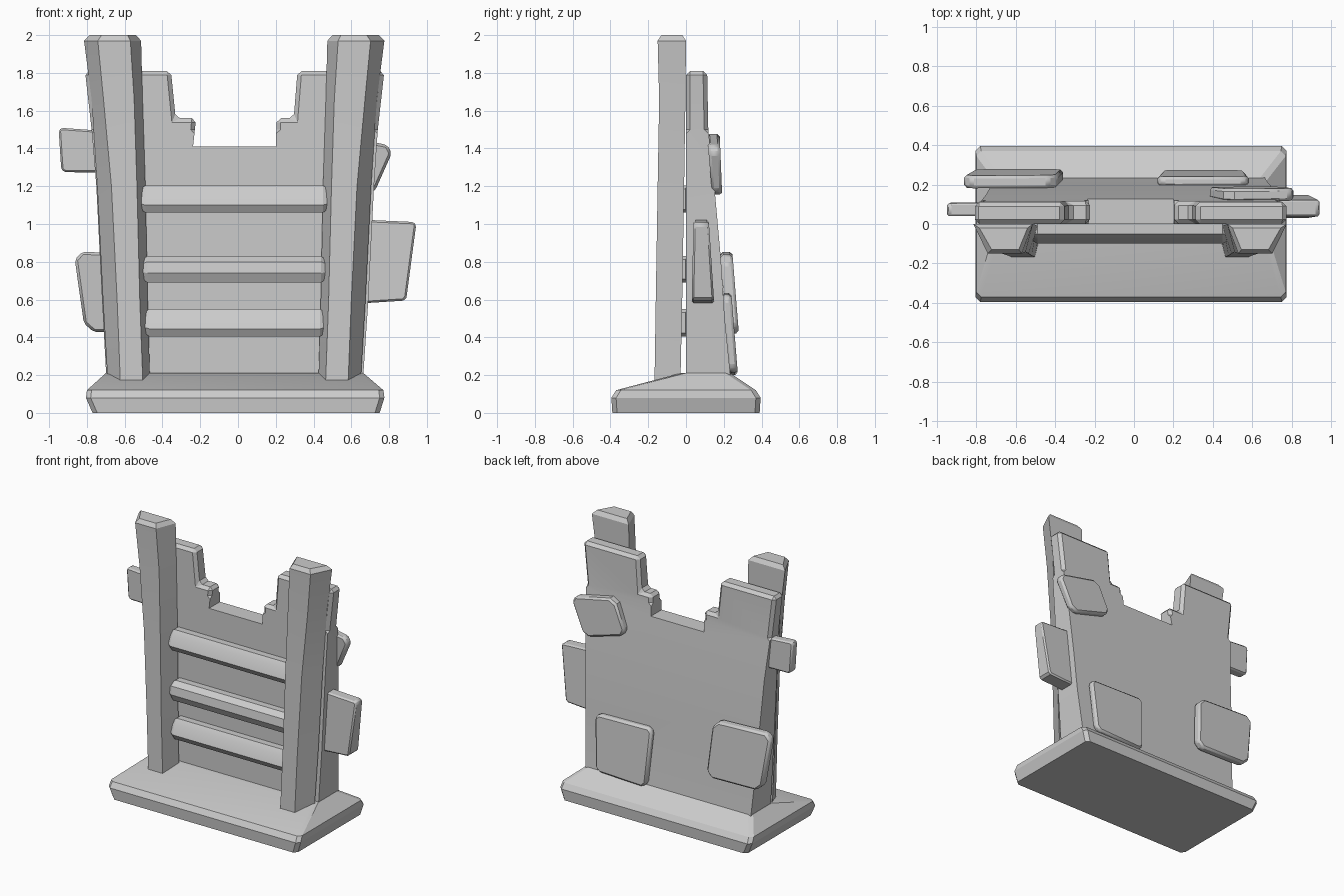
import bpy, bmesh
from mathutils import Vector

if "Cube" in bpy.data.objects:
    bpy.data.objects.remove(bpy.data.objects["Cube"])


def interp(table, z):
    """Piecewise linear lookup in (z, value) pairs."""
    for (z0, a), (z1, b) in zip(table, table[1:]):
        if z <= z1:
            t = max(0.0, (z - z0) / (z1 - z0))
            return a + (b - a) * t
    return table[-1][1]


def finish(bm, name, bevel=0.0):
    bmesh.ops.recalc_face_normals(bm, faces=bm.faces)
    me = bpy.data.meshes.new(name)
    bm.to_mesh(me)
    bm.free()
    ob = bpy.data.objects.new(name, me)
    bpy.context.collection.objects.link(ob)
    if bevel:
        m = ob.modifiers.new("bevel", 'BEVEL')
        m.width = bevel
        m.segments = 1
        m.limit_method = 'ANGLE'
        m.angle_limit = 0.7
    return ob


def loft(name, rings, bevel=0.0):
    """Skin a list of equal-length point rings and cap both ends."""
    bm = bmesh.new()
    vs = [[bm.verts.new(p) for p in r] for r in rings]
    n = len(vs[0])
    for a, b in zip(vs, vs[1:]):
        for i in range(n):
            j = (i + 1) % n
            bm.faces.new((a[i], a[j], b[j], b[i]))
    bm.faces.new(vs[0])
    bm.faces.new(vs[-1])
    return finish(bm, name, bevel)


# base: chamfered rectangular slab rising to the wall foot
def rect(x0, x1, y0, y1, z, c=0.025):
    return [(x0 + c, y0, z), (x1 - c, y0, z), (x1, y0 + c, z), (x1, y1 - c, z),
            (x1 - c, y1, z), (x0 + c, y1, z), (x0, y1 - c, z), (x0, y0 + c, z)]


loft("base", [rect(-.77, .75, -.39, .39, 0), rect(-.805, .775, -.395, .395, .08),
              rect(-.80, .77, -.37, .37, .12), rect(-.70, .665, -.03, .235, .21)])

# wall: stepped outline, thicker towards the foot
left = [(.15, -.695), (.6, -.72), (1.2, -.75), (1.5, -.775), (1.81, -.81)]
right = [(.15, .66), (.6, .69), (1.2, .72), (1.5, .74), (1.81, .775)]
notch = [(.315, 1.81), (.295, 1.56), (.205, 1.56), (.2, 1.41),
         (-.238, 1.41), (-.222, 1.56), (-.33, 1.56), (-.355, 1.81)]
back = [(.15, .24), (.21, .235), (.5, .205), (.81, .185), (1.2, .15), (1.5, .118), (1.81, .112)]
outline = [(x, z) for z, x in right] + notch + [(x, z) for z, x in reversed(left)]
bm = bmesh.new()
f = bm.faces.new([bm.verts.new((x, 0, z)) for x, z in outline])
ext = bmesh.ops.extrude_face_region(bm, geom=[f])
for v in ext["geom"]:
    if isinstance(v, bmesh.types.BMVert):
        v.co.y = .2
for z in (.5, .81, 1.2, 1.5):
    bmesh.ops.bisect_plane(bm, geom=bm.verts[:] + bm.edges[:] + bm.faces[:],
                           plane_co=(0, 0, z), plane_no=(0, 0, 1), dist=1e-4)
for v in bm.verts:
    if v.co.y > .1:
        v.co.y = interp(back, v.co.z)
bmesh.ops.recalc_face_normals(bm, faces=bm.faces)
rim = [e for e in bm.edges if min(v.co.z for v in e.verts) > 1.49
       and len(e.link_faces) == 2 and e.calc_face_angle(0) > 0.6]
bmesh.ops.bevel(bm, geom=rim, offset=.022, segments=1, affect='EDGES', profile=.5)
finish(bm, "wall")

# posts: tapering trapezoid section, leaning outwards; columns are
# z, back outer x, front outer x, front inner x, back inner x, front y, back y
sections = [(.14, -.688, -.622, -.503, -.465, -.167, -.03),
            (.6, -.715, -.64, -.52, -.478, -.16, -.02),
            (1.2, -.745, -.67, -.535, -.49, -.15, -.01),
            (1.66, -.775, -.712, -.55, -.505, -.142, -.003),
            (1.97, -.815, -.742, -.57, -.513, -.15, 0),
            (2.0, -.785, -.722, -.585, -.54, -.13, -.02)]
for name, mirror in (("left_post", False), ("right_post", True)):
    loft(name, [[((-.04 - x) if mirror else x, y, z)
                 for x, y in ((a, yb), (b, yf), (c, yf), (d, yb))]
                for z, a, b, c, d, yf, yb in sections])

# rungs: faceted bars with chamfered ends, profiles are (y, z offset)
flat = [(.01, .075), (-.05, .075), (-.075, .04), (-.1, -.03), (-.075, -.07), (.01, -.07)]
rounded = [(.01, .07), (-.05, .07), (-.09, .04), (-.1, -.02), (-.075, -.07), (.01, -.07)]
for i, (zc, prof, x0, x1) in enumerate(((1.13, flat, -.515, .475), (.76, rounded, -.505, .465),
                                        (.475, flat, -.495, .46))):
    def end(x, s):
        return [(x, -.045 + (y + .045) * s, zc + dz * s) for y, dz in prof]
    loft("rung_%d" % (i + 1), [end(x0, .75), end(x0 + .025, 1), end(x1 - .025, 1), end(x1, .75)])


# stones: four-cornered slabs with clipped corners, tilted with the wall
def stone(name, corners, ytop, ybot, clip=.045):
    """ytop / ybot are (front, back) depths at the top and bottom corner heights."""
    pts = []
    vs = [Vector(c) for c in corners]
    for i, p in enumerate(vs):
        for q in (vs[i - 1], vs[(i + 1) % 4]):
            pts.append(p + (q - p).normalized() * clip)
    zs = [c[1] for c in corners]
    lo, hi = min(zs), max(zs)
    rings = []
    for k in (0, 1):
        rings.append([(p.x, ybot[k] + (ytop[k] - ybot[k]) * (p.y - lo) / (hi - lo), p.y)
                      for p in pts])
    loft(name, rings, .014)


stone("left_upper_stone", [(-.95, 1.51), (-.60, 1.485), (-.60, 1.27), (-.935, 1.275)],
      (.04, .105), (.04, .11), .015)
stone("right_lower_stone", [(.50, 1.03), (.945, 1.01), (.89, .595), (.50, .57)],
      (.04, .12), (.03, .15), .015)
stone("back_left_stone", [(-.87, .855), (-.39, .835), (-.355, .42), (-.81, .43)],
      (.18, .245), (.215, .28))
stone("back_right_stone", [(.585, .625), (.115, .635), (.145, .2), (.56, .215)],
      (.19, .24), (.225, .275), .03)
stone("back_upper_stone", [(.83, 1.41), (.47, 1.485), (.365, 1.24), (.71, 1.14)],
      (.11, .178), (.14, .192), .04)

# smooth the gentle curves, keep the facets crisp
for ob in bpy.context.collection.objects:
    ob.select_set(True)
    bpy.context.view_layer.objects.active = ob
bpy.ops.object.shade_smooth_by_angle(angle=0.35)
